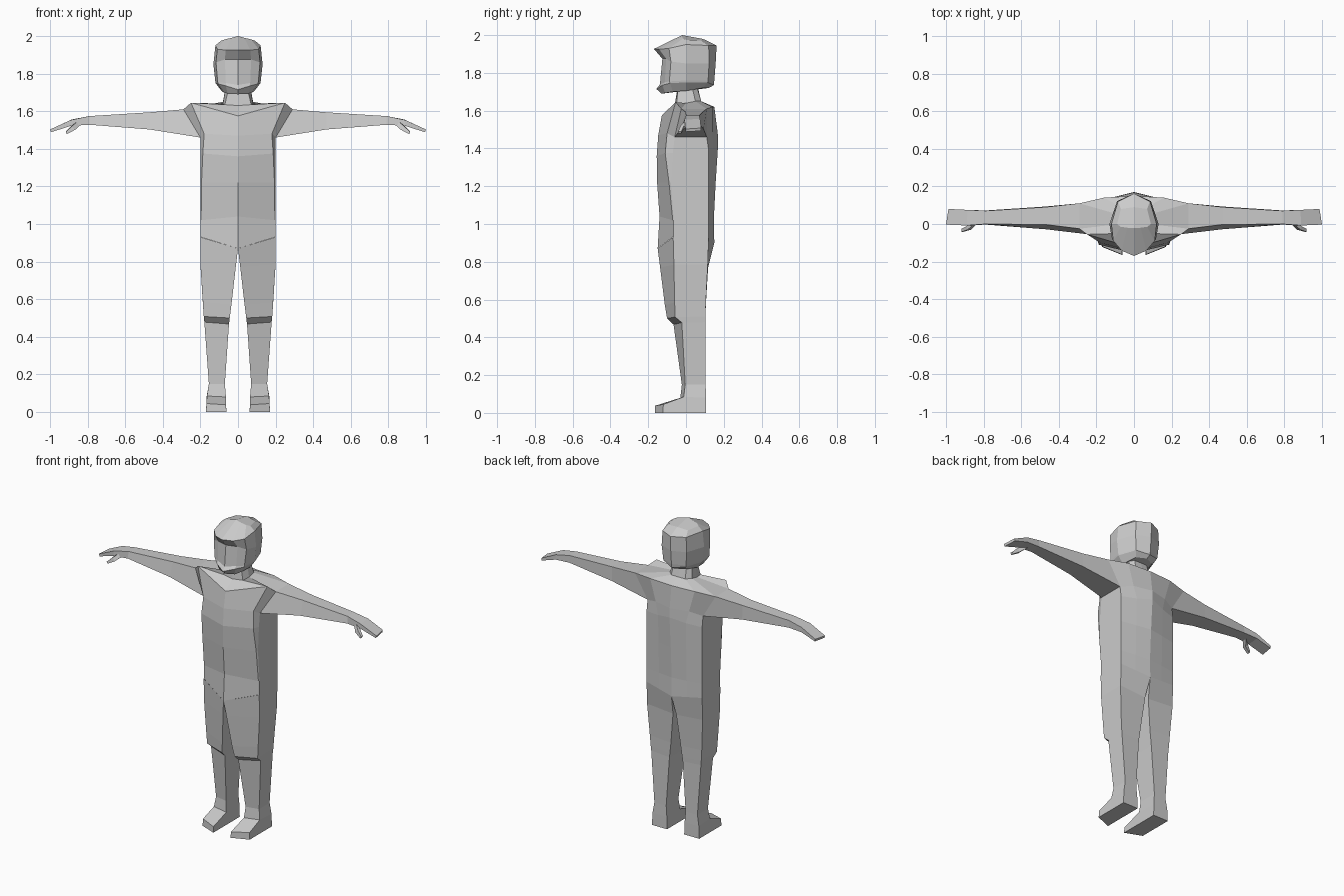
import bpy, bmesh

grey = bpy.data.materials.new("light_grey")
grey.diffuse_color = (0.6, 0.6, 0.6, 1)


def loft(name, rings, closed=True, caps=(False, False), skip=()):
    """Skin a list of rings on the +x side, then mirror across x = 0."""
    bm = bmesh.new()
    vs = [[bm.verts.new(p) for p in r] for r in rings]
    n = len(rings[0])
    for i in range(len(vs) - 1):
        for j in range(n if closed else n - 1):
            if (i, j) in skip:
                continue
            k = (j + 1) % n
            bm.faces.new((vs[i][j], vs[i][k], vs[i + 1][k], vs[i + 1][j]))
    for use, ring in zip(caps, (vs[0][::-1], vs[-1])):
        if use:
            bm.faces.new(ring)
    # mirrored half
    geo = bmesh.ops.duplicate(bm, geom=bm.verts[:] + bm.edges[:] + bm.faces[:])["geom"]
    for v in [g for g in geo if isinstance(g, bmesh.types.BMVert)]:
        v.co.x = -v.co.x
    bmesh.ops.reverse_faces(bm, faces=[g for g in geo if isinstance(g, bmesh.types.BMFace)])
    bmesh.ops.remove_doubles(bm, verts=bm.verts, dist=0.0005)
    bmesh.ops.recalc_face_normals(bm, faces=bm.faces)
    me = bpy.data.meshes.new(name)
    bm.to_mesh(me)
    bm.free()
    me.materials.append(grey)
    ob = bpy.data.objects.new(name, me)
    bpy.context.collection.objects.link(ob)
    return ob


# torso: front centre, front corner, front side, back side, back shoulder, back centre
neck_base = [(0, -.06, 1.63), (.07, -.05, 1.635), (.08, 0, 1.64),
             (.08, .05, 1.65), (.05, .08, 1.65), (0, .08, 1.65)]
loft("torso", [
    [(0, -.15, .87), (.196, -.07, .93), (.2, -.065, .93), (.2, .12, .93), (.1, .135, .915), (0, .15, .9)],
    [(0, -.14, 1.04), (.196, -.07, 1.02), (.2, -.065, 1.02), (.2, .12, 1.02), (.1, .135, 1.02), (0, .147, 1.02)],
    [(0, -.153, 1.22), (.194, -.09, 1.22), (.2, -.08, 1.22), (.2, .12, 1.22), (.1, .14, 1.22), (0, .157, 1.22)],
    [(0, -.155, 1.36), (.187, -.11, 1.375), (.2, -.07, 1.375), (.2, .12, 1.39), (.1, .145, 1.4), (0, .17, 1.42)],
    [(0, -.147, 1.47), (.18, -.10, 1.48), (.2, -.06, 1.46), (.2, .11, 1.46), (.12, .14, 1.48), (0, .168, 1.48)],
    [(0, -.128, 1.575), (.25, -.055, 1.645), (.29, -.025, 1.61), (.29, .11, 1.61), (.16, .14, 1.62), (0, .15, 1.62)],
    neck_base,
], closed=False, skip={(4, 2)})

# neck
loft("neck", [neck_base,
              [(0, -.045, 1.72), (.05, -.042, 1.72), (.065, 0, 1.72),
               (.065, .03, 1.735), (.045, .055, 1.735), (0, .06, 1.735)]], closed=False)

# hooded head: centre front, face edge, frame edge, side, back side, centre back
loft("head", [
    [(0, -.13, 1.69), (.055, -.11, 1.693), (.075, -.07, 1.70), (.085, 0, 1.705), (.06, .09, 1.72), (0, .12, 1.72)],
    [(0, -.157, 1.715), (.065, -.125, 1.735), (.105, -.085, 1.745), (.12, 0, 1.75), (.08, .115, 1.75), (0, .147, 1.735)],
    [(0, -.138, 1.74), (.065, -.112, 1.75), (.108, -.088, 1.755), (.121, 0, 1.76), (.082, .117, 1.76), (0, .15, 1.76)],
    [(0, -.125, 1.875), (.07, -.105, 1.875), (.117, -.08, 1.86), (.131, 0, 1.85), (.09, .122, 1.85), (0, .157, 1.85)],
    [(0, -.17, 1.927), (.065, -.142, 1.925), (.11, -.09, 1.93), (.12, 0, 1.95), (.085, .12, 1.945), (0, .162, 1.945)],
    [(0, -.02, 2.0), (.035, -.02, 1.99), (.07, -.015, 1.982), (.09, 0, 1.975), (.07, .08, 1.972), (0, .09, 1.98)],
], closed=False, caps=(True, True))

# arms and flat hands: front top, back top, back bottom, front bottom
loft("arms", [
    [(.29, -.025, 1.61), (.29, .11, 1.61), (.2, .11, 1.46), (.2, -.06, 1.46)],
    [(.47, -.003, 1.594), (.47, .09, 1.594), (.47, .093, 1.503), (.47, -.028, 1.503)],
    [(.79, .0, 1.574), (.79, .07, 1.574), (.79, .072, 1.528), (.79, -.003, 1.528)],
])
loft("hands", [
    [(.79, .0, 1.574), (.79, .07, 1.574), (.79, .072, 1.528), (.79, -.003, 1.528)],
    [(.89, -.008, 1.553), (.885, .075, 1.556), (.885, .075, 1.524), (.89, -.008, 1.522)],
    [(1.0, -.003, 1.503), (.987, .08, 1.508), (.985, .08, 1.493), (.995, -.003, 1.488)],
], caps=(False, True))
loft("thumbs", [
    [(.85, .0, 1.55), (.85, .03, 1.545), (.84, .03, 1.525), (.84, -.002, 1.525)],
    [(.885, -.03, 1.518), (.89, -.012, 1.518), (.87, -.012, 1.502), (.865, -.03, 1.502)],
    [(.917, -.042, 1.49), (.917, -.025, 1.49), (.91, -.025, 1.478), (.91, -.042, 1.478)],
], caps=(False, True))

# legs with knee step: inner front, outer front, outer back, inner back
loft("legs", [
    [(0, -.15, .87), (.2, -.068, .93), (.2, .12, .93), (0, .15, .9)],
    [(.012, -.137, .77), (.2, -.064, .785), (.2, .115, .785), (.012, .117, .77)],
    [(.035, -.112, .57), (.187, -.06, .585), (.187, .105, .58), (.035, .105, .57)],
    [(.044, -.10, .50), (.182, -.058, .508), (.182, .103, .51), (.044, .103, .50)],
    [(.048, -.066, .468), (.179, -.022, .478), (.179, .102, .48), (.048, .102, .47)],
    [(.07, -.022, .15), (.155, -.004, .15), (.155, .104, .15), (.07, .104, .15)],
    [(.064, -.03, .08), (.165, -.012, .085), (.167, .106, .08), (.064, .106, .08)],
])

# feet, skewed toes: inner bottom, outer bottom, outer top, inner top
loft("feet", [
    [(.062, .107, 0), (.17, .107, 0), (.167, .106, .08), (.064, .106, .08)],
    [(.062, -.03, 0), (.17, -.012, 0), (.165, -.012, .085), (.064, -.03, .08)],
    [(.062, -.165, 0), (.17, -.122, 0), (.168, -.12, .045), (.063, -.163, .038)],
], caps=(True, True))
